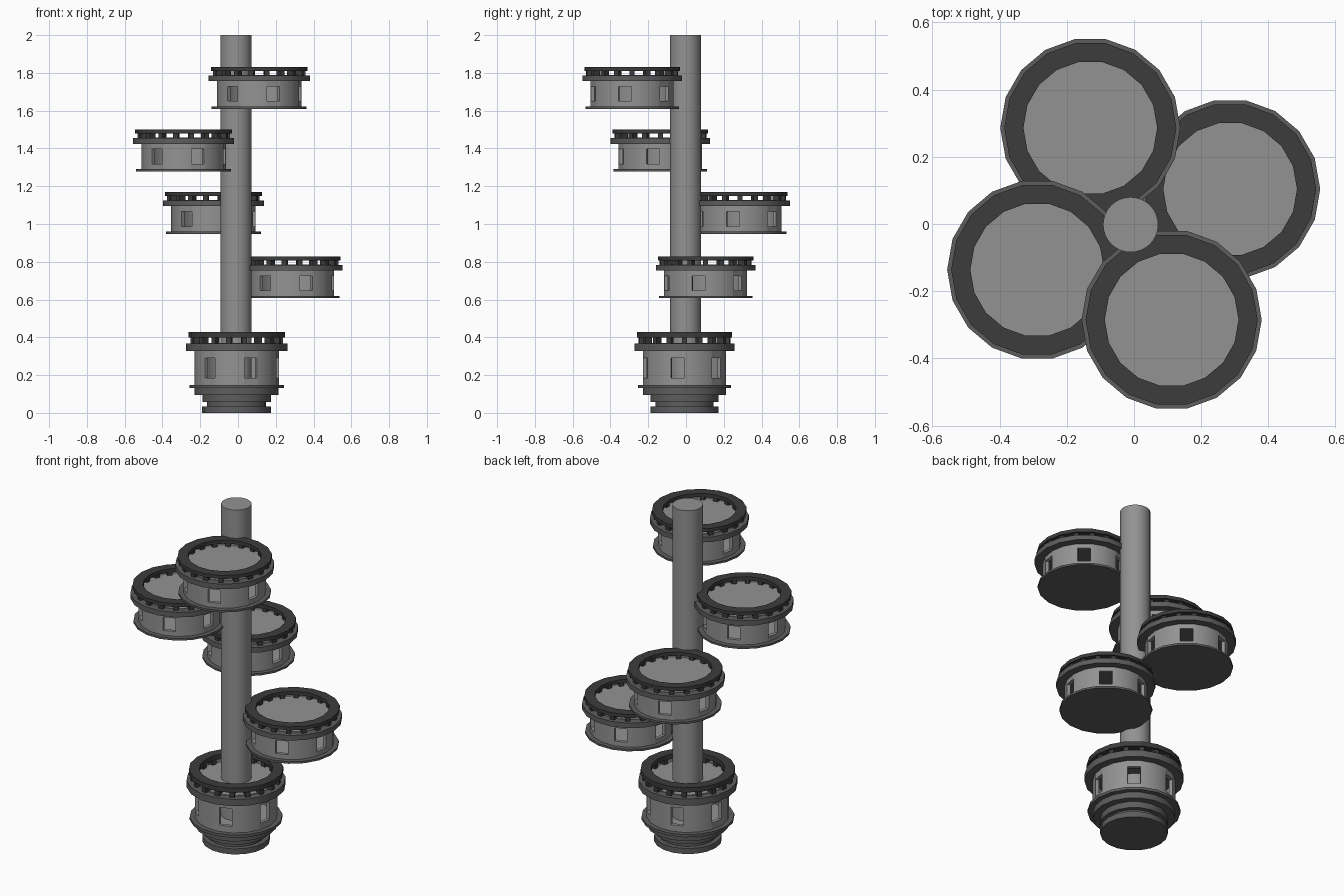
import bpy, bmesh, math
from mathutils import Matrix, Vector

if "Cube" in bpy.data.objects:
    bpy.data.objects.remove(bpy.data.objects["Cube"])

SIDES = 18


def material(name, v):
    m = bpy.data.materials.new(name)
    m.diffuse_color = (v, v, v, 1)
    m.use_nodes = True
    m.node_tree.nodes["Principled BSDF"].inputs["Base Color"].default_value = m.diffuse_color
    return m


LIGHT = material("light grey", 0.29)
MID = material("mid grey", 0.11)
DARK = material("dark grey", 0.045)


def finish(bm, name, mat, loc):
    bmesh.ops.remove_doubles(bm, verts=bm.verts, dist=1e-5)
    bmesh.ops.recalc_face_normals(bm, faces=bm.faces)
    me = bpy.data.meshes.new(name)
    bm.to_mesh(me)
    bm.free()
    me.materials.append(mat)
    ob = bpy.data.objects.new(name, me)
    ob.location = loc
    bpy.context.collection.objects.link(ob)
    bpy.ops.object.select_all(action='DESELECT')
    ob.select_set(True)
    bpy.context.view_layer.objects.active = ob
    bpy.ops.object.shade_smooth_by_angle(angle=math.radians(30))
    return ob


def lathe(name, profile, mat, loc, n=SIDES, closed=False):
    """Revolve (radius, z) points; open profiles are capped, closed ones are tubes."""
    bm = bmesh.new()
    rings = [[bm.verts.new((r * math.cos(2 * math.pi * i / n), r * math.sin(2 * math.pi * i / n), z))
              for i in range(n)] for r, z in profile]
    pairs = list(zip(rings, rings[1:])) + ([(rings[-1], rings[0])] if closed else [])
    for a, b in pairs:
        for i in range(n):
            j = (i + 1) % n
            bm.faces.new((a[i], a[j], b[j], b[i]))
    if not closed:
        bm.faces.new(rings[0])
        bm.faces.new(rings[-1])
    return finish(bm, name, mat, loc)


def window_wall(name, loc, z0, z1, w0, w1, ro=0.2235, ri=0.203):
    """Hollow wall with an open window in every third side."""
    bm = bmesh.new()

    def p(i, u, z, r):
        a, b = (Vector((math.cos(t), math.sin(t), 0)) * r
                for t in (2 * math.pi * i / SIDES, 2 * math.pi * (i + 1) / SIDES))
        v = a.lerp(b, u)
        return bm.verts.new((v.x, v.y, z))

    zs = (z0, w0, w1, z1)
    for i in range(SIDES):
        us = (0, 0.05, 0.95, 1) if i % 3 == 2 else (0, 1)
        for r in (ro, ri):
            for u, v in zip(us, us[1:]):
                for k in range(3):
                    if not (k == 1 and u == 0.05):
                        bm.faces.new((p(i, u, zs[k], r), p(i, v, zs[k], r),
                                      p(i, v, zs[k + 1], r), p(i, u, zs[k + 1], r)))
        if len(us) == 4:  # window reveals
            c = [(0.05, w0), (0.95, w0), (0.95, w1), (0.05, w1)]
            for (u, z), (v, y) in zip(c, c[1:] + c[:1]):
                bm.faces.new((p(i, u, z, ro), p(i, v, y, ro), p(i, v, y, ri), p(i, u, z, ri)))
    return finish(bm, name, LIGHT, loc)


def pod(name, x, y, z, s=1.0):
    loc = (x, y, z)
    lathe(name + "_bottom_flange", [(0.251, 0), (0.251, 0.012 * s)], MID, loc)
    lathe(name + "_inner_floor", [(0.204, 0.011 * s), (0.204, 0.015 * s)], LIGHT, loc)
    window_wall(name + "_wall", loc, 0.012 * s, 0.146 * s, 0.04 * s, 0.119 * s)
    lathe(name + "_upper_flange", [(0.268, 0.146 * s), (0.268, 0.176 * s)], MID, loc)
    lathe(name + "_deck", [(0.225, 0.175 * s), (0.225, 0.179 * s)], LIGHT, loc)
    # short posts carrying the rail
    bm = bmesh.new()
    for i in range(SIDES):
        m = (Matrix.Rotation(2 * math.pi * i / SIDES, 4, 'Z')
             @ Matrix.Translation((0.225, 0, 0.189 * s))
             @ Matrix.Diagonal((0.04, 0.027, 0.028 * s, 1)))
        bmesh.ops.create_cube(bm, size=1, matrix=m)
    finish(bm, name + "_rail_posts", DARK, loc)
    lathe(name + "_top_rail", [(0.199, 0.201 * s), (0.256, 0.201 * s),
                               (0.256, 0.222 * s), (0.199, 0.222 * s)], DARK, loc, closed=True)


# central column
lathe("central_column", [(0.082, 0.05), (0.082, 2.0)], LIGHT, (-0.01, -0.002, 0), n=32)

# stepped foot and base pod
lathe("stepped_foot", [(0.183, 0), (0.183, 0.033), (0.156, 0.033), (0.156, 0.058), (0.182, 0.058),
                       (0.182, 0.095), (0.222, 0.095), (0.222, 0.133)], MID, (-0.007, -0.008, 0))
pod("base_pod", -0.007, -0.008, 0.131, 1.34)

# four pods spiralling up the column
for name, x, y, z in (("first_pod", 0.286, 0.104, 0.607), ("second_pod", -0.13, 0.286, 0.948),
                      ("third_pod", -0.288, -0.136, 1.278), ("fourth_pod", 0.112, -0.285, 1.61)):
    pod(name, x, y, z)
